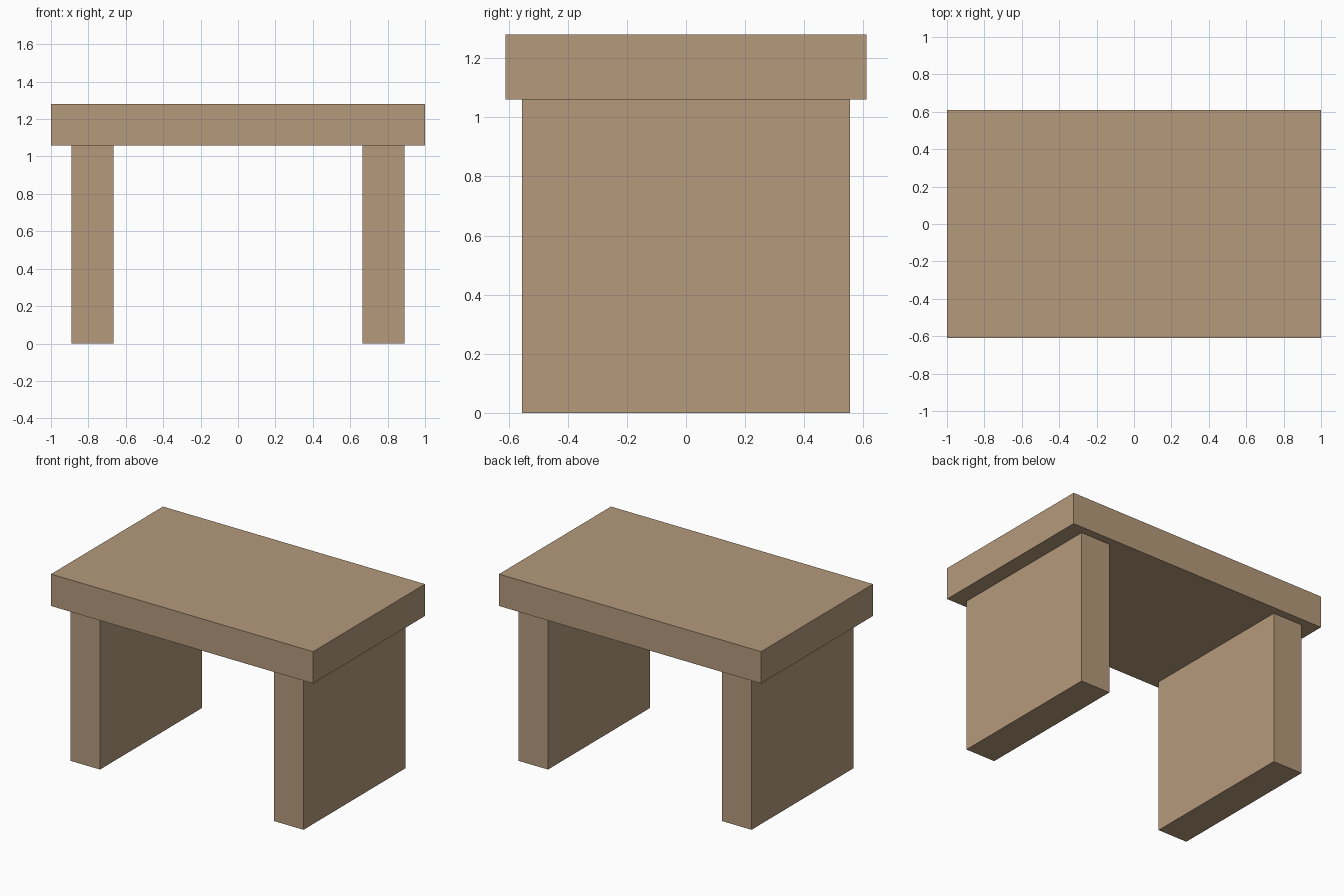
import bpy

default_cube = bpy.data.objects.get("Cube")
if default_cube:
    bpy.data.objects.remove(default_cube, do_unlink=True)

# Single wood colour
WOOD = (0.462, 0.323, 0.202, 1.0)
wood = bpy.data.materials.new("light_brown_wood")
wood.use_nodes = True
wood.diffuse_color = WOOD
wood.node_tree.nodes["Principled BSDF"].inputs["Base Color"].default_value = WOOD


def add_box(name, low, high):
    """Flat-faced box spanning two opposite corners."""
    centre = [(a + b) / 2 for a, b in zip(low, high)]
    bpy.ops.mesh.primitive_cube_add(size=1, location=centre)
    box = bpy.context.object
    box.name = name
    box.scale = [b - a for a, b in zip(low, high)]
    bpy.ops.object.transform_apply(location=False, rotation=False, scale=True)
    box.data.materials.append(wood)
    return box


LEG_HEIGHT = 1.06

# Thick overhanging slab
add_box("table_top", (-1, -0.61, LEG_HEIGHT), (1, 0.61, 1.28))

# Solid panel legs, one at each end
for name, x in (("left_panel_leg", 0.777), ("right_panel_leg", -0.777)):
    add_box(name, (x - 0.112, -0.555, 0), (x + 0.112, 0.555, LEG_HEIGHT))
